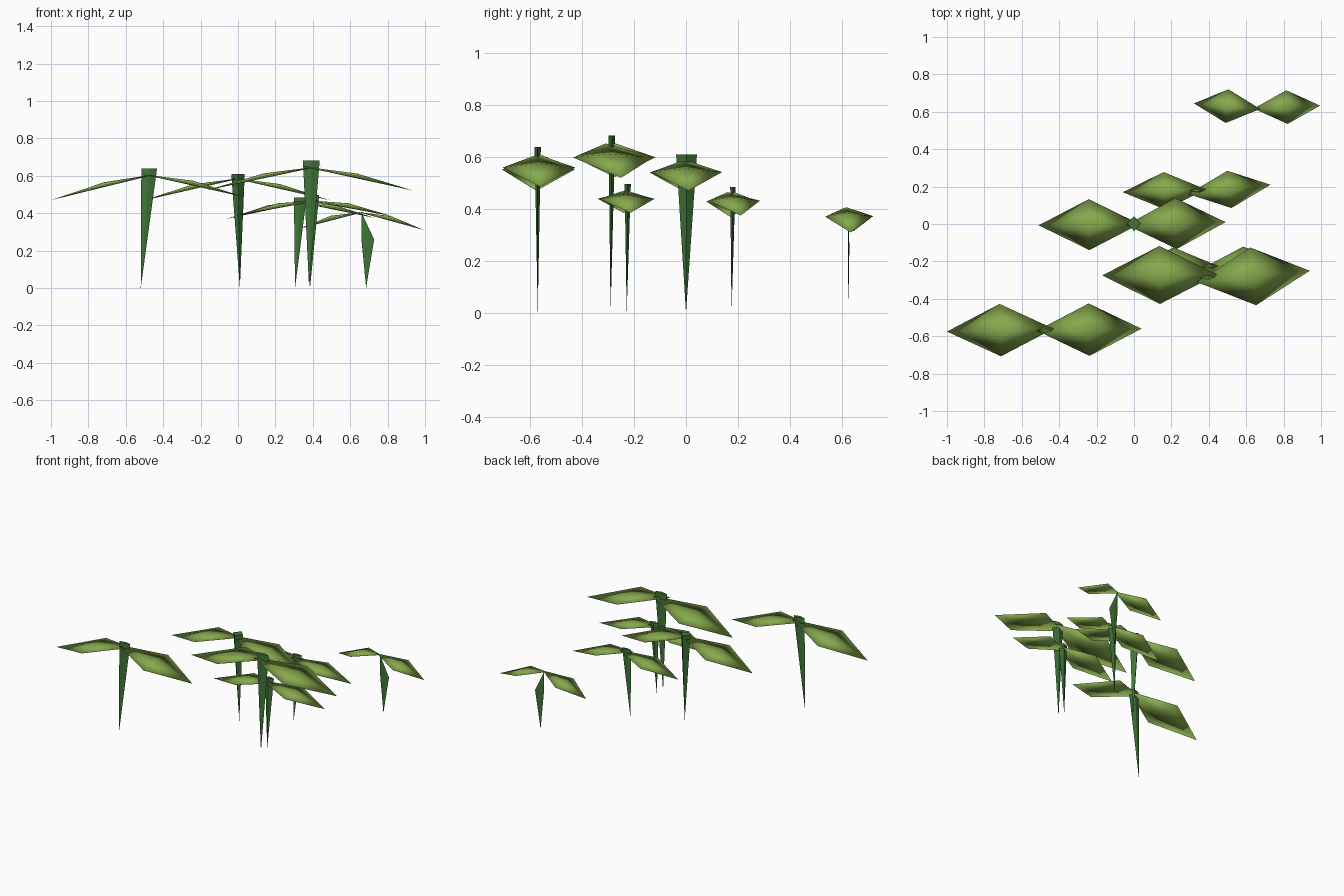
import bpy
import bmesh
from mathutils import Vector

cube = bpy.data.objects.get("Cube")
if cube:
    bpy.data.objects.remove(cube, do_unlink=True)


def make_material(name, rgb):
    mat = bpy.data.materials.new(name)
    mat.use_nodes = True
    mat.diffuse_color = (*rgb, 1)
    mat.node_tree.nodes["Principled BSDF"].inputs["Base Color"].default_value = (*rgb, 1)
    return mat


LEAF = make_material("leaf green", (0.24, 0.40, 0.075))
STEM = make_material("stem green", (0.05, 0.18, 0.04))


def finish(bm, name, mat, smooth):
    bmesh.ops.recalc_face_normals(bm, faces=bm.faces)
    for face in bm.faces:
        face.smooth = smooth
    mesh = bpy.data.meshes.new(name)
    bm.to_mesh(mesh)
    bm.free()
    mesh.materials.append(mat)
    obj = bpy.data.objects.new(name, mesh)
    bpy.context.scene.collection.objects.link(obj)
    return obj


def fan(bm, ring, point):
    # Triangles from a closed ring to one point
    for a, b in zip(ring, ring[1:] + ring[:1]):
        bm.faces.new((a, b, point))


def make_leaf(name, root, tip, half_width):
    # Thin four-cornered lens that arches a little on its way to the tip
    root, tip = Vector(root), Vector(tip)
    axis = tip - root
    side = Vector((-axis.y, axis.x, 0)).normalized() * half_width
    middle = (root + tip) / 2 + Vector((0, 0, 0.012))
    bm = bmesh.new()
    ring = [bm.verts.new(p) for p in (root, middle + side, tip, middle - side)]
    for lift in (0.014, -0.012):
        fan(bm, ring, bm.verts.new(middle + Vector((0, 0, lift))))
    finish(bm, name, LEAF, True)


def make_stem(name, base, top, rx, ry, apex=None):
    # Four-sided spike, widest at the top; an apex closes it to a point
    top = Vector(top)
    bm = bmesh.new()
    ring = [bm.verts.new(top + Vector(o))
            for o in ((rx, 0, 0), (0, ry, 0), (-rx, 0, 0), (0, -ry, 0))]
    fan(bm, ring, bm.verts.new(base))
    if apex:
        fan(bm, ring, bm.verts.new(apex))
    else:
        bm.faces.new(ring)
    finish(bm, name, STEM, False)


# Stems: base, top, half thickness in x and y
make_stem("front_stem", (-.52, -.57, 0), (-.475, -.57, .638), .042, .012)
make_stem("centre_stem", (.01, 0, 0), (0, .002, .61), .036, .04)
make_stem("tall_stem", (.38, -.29, 0), (.392, -.285, .683), .045, .013)
make_stem("low_stem", (.385, -.228, 0), (.4, -.224, .497), .034, .012)
make_stem("rear_stem", (.305, .175, 0), (.333, .18, .485), .034, .01)
make_stem("back_stem", (.685, .625, 0), (.694, .625, .26), .034, .003,
          apex=(.66, .622, .405))

# Leaf pairs: root height, half width, then root and tip of each leaf
PAIRS = {
    "front": (.61, .14, (-.43, -.56), (-1, -.575, .47), (-.52, -.57), (.04, -.56, .485)),
    "centre": (.59, .136, (.03, 0), (-.51, -.007, .467), (-.04, -.005), (.49, .01, .47)),
    "tall": (.652, .155, (.445, -.27), (-.17, -.275, .522), (.335, -.31), (.94, -.25, .52)),
    "low": (.47, .107, (.45, -.225), (-.02, -.24, .385), (.36, -.24), (.82, -.215, .385)),
    "rear": (.465, .1, (.385, .185), (-.06, .17, .37), (.29, .16), (.73, .21, .375)),
    "back": (.407, .09, (.675, .615), (.32, .645, .315), (.64, .617), (.995, .633, .31)),
}
for name, (height, width, root_r, tip_r, root_l, tip_l) in PAIRS.items():
    make_leaf(name + "_right_leaf", (*root_r, height), tip_r, width)
    make_leaf(name + "_left_leaf", (*root_l, height), tip_l, width)
